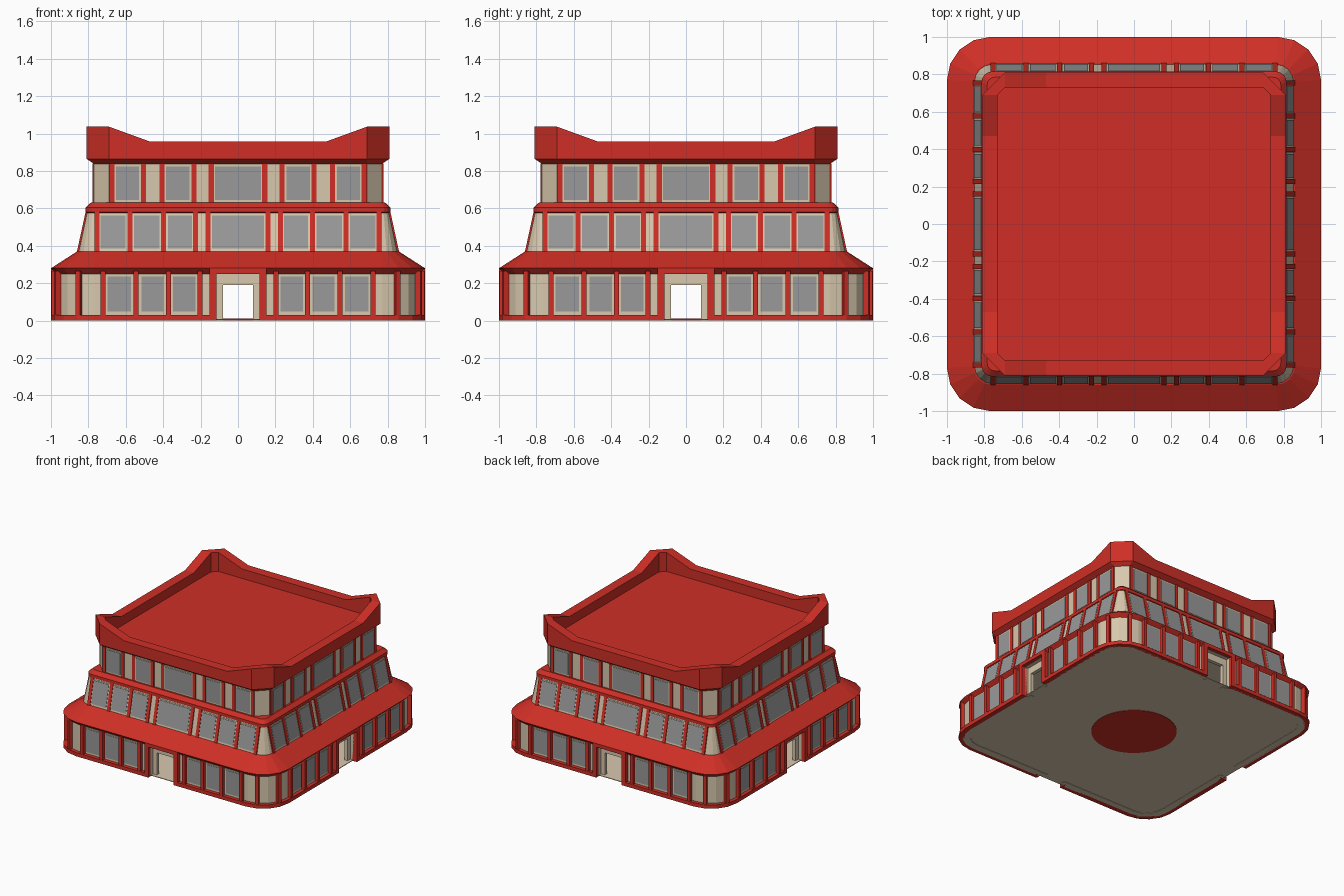
import bpy, bmesh, math
from mathutils import Matrix, Vector

if "Cube" in bpy.data.objects:
    bpy.data.objects.remove(bpy.data.objects["Cube"])


def material(name, rgb):
    m = bpy.data.materials.new(name)
    m.diffuse_color = (*rgb, 1)
    m.use_nodes = True
    m.node_tree.nodes["Principled BSDF"].inputs["Base Color"].default_value = m.diffuse_color
    return m


RED = material("red_paint", (0.62, 0.028, 0.019))
CREAM = material("cream_wall", (0.69, 0.58, 0.42))
GLASS = material("grey_glass", (0.32, 0.32, 0.325))


def finish(name, bm, mats):
    bmesh.ops.recalc_face_normals(bm, faces=bm.faces[:])
    me = bpy.data.meshes.new(name)
    bm.to_mesh(me)
    bm.free()
    for m in mats:
        me.materials.append(m)
    ob = bpy.data.objects.new(name, me)
    bpy.context.collection.objects.link(ob)
    return ob


def plan(h, r, z, n):
    """Square of half width h, corners rounded with n facets."""
    pts = []
    for k in range(4):
        for i in range(n + 1):
            a = math.pi / 2 * (k + i / n)
            c = math.pi / 2 * k + math.pi / 4
            cx = math.copysign(h - r, math.cos(c))
            cy = math.copysign(h - r, math.sin(c))
            pts.append((cx + r * math.cos(a), cy + r * math.sin(a), z))
    return pts


def loft(name, rings, mats, closed=False, base_mat=0):
    """Skin a stack of rings; closed joins last to first, otherwise capped."""
    bm = bmesh.new()
    vs = [[bm.verts.new(p) for p in ring] for ring in rings]
    n = len(vs[0])
    for a, b in zip(vs, vs[1:] + ([vs[0]] if closed else [])):
        for i in range(n):
            j = (i + 1) % n
            bm.faces.new((a[i], a[j], b[j], b[i]))
    if not closed:
        bm.faces.new(vs[0]).material_index = base_mat
        bm.faces.new(vs[-1])
    return finish(name, bm, mats)


def box(bm, x0, x1, z0, z1, back, front, rot=None):
    """Box on each of four sides; back/front give distance out at height z."""
    for k in range(4):
        m = Matrix.Rotation(k * math.pi / 2, 4, 'Z')
        if rot:
            m = m @ rot
        v = [bm.verts.new(m @ Vector((x, -f(z), z)))
             for z in (z0, z1) for f in (back, front) for x in (x0, x1)]
        for q in ((0, 1, 3, 2), (4, 5, 7, 6), (0, 1, 5, 4), (2, 3, 7, 6), (0, 2, 6, 4), (1, 3, 7, 5)):
            bm.faces.new([v[i] for i in q])


def at(d):
    return lambda z: d


def cut(ob, cutter):
    mod = ob.modifiers.new("opening", 'BOOLEAN')
    mod.operation, mod.solver, mod.object = 'DIFFERENCE', 'EXACT', cutter
    bpy.context.view_layer.update()
    dg = bpy.context.evaluated_depsgraph_get()
    me = bpy.data.meshes.new_from_object(ob.evaluated_get(dg))
    ob.modifiers.clear()
    ob.data = me


# ground floor: slab, round floor inlay, wall ring, red plinth
loft("floor", [plan(.965, .195, .003, 4), plan(.965, .195, .008, 4)], [CREAM])
bm = bmesh.new()
bmesh.ops.create_cone(bm, cap_ends=True, segments=48, radius1=.32, radius2=.32, depth=.01,
                      matrix=Matrix.Translation((0, 0, .005)))
finish("floor_inlay", bm, [RED])
wall = loft("ground_wall", [plan(.97, .20, 0, 4), plan(.97, .20, .26, 4),
                            plan(.91, .14, .26, 4), plan(.91, .14, 0, 4)], [CREAM], closed=True)
plinth = loft("plinth", [plan(1, .23, 0, 4), plan(1, .23, .03, 4),
                         plan(.96, .19, .03, 4), plan(.96, .19, 0, 4)], [RED], closed=True)

# doorway openings on all four sides
bm = bmesh.new()
box(bm, -.115, .115, -.1, .248, at(.94), at(1.1))
recess = finish("door_recess_cutter", bm, [])
bm = bmesh.new()
box(bm, -.08, .08, -.1, .19, at(.85), at(1.1))
passage = finish("door_passage_cutter", bm, [])
cut(wall, recess)
cut(wall, passage)
cut(plinth, recess)
for ob in (recess, passage):
    bpy.data.objects.remove(ob)

# red door frames
bm = bmesh.new()
for s in (-1, 1):
    box(bm, *sorted((s * .115, s * .152)), 0, .25, at(.95), at(1.0))
box(bm, -.152, .152, .25, .28, at(.95), at(1.0))
finish("door_frames", bm, [RED])

# skirt roof above the ground floor, cream ceiling beneath
loft("lower_roof", [plan(.97, .20, .25, 4), plan(1, .23, .28, 4), plan(.86, .10, .37, 4)],
     [RED, CREAM], base_mat=1)

# middle storey with leaning walls, and its trim
loft("middle_wall", [plan(.855, .095, .36, 4), plan(.805, .045, .59, 4)], [CREAM])
loft("middle_trim", [plan(.805, .045, .575, 4), plan(.815, .055, .58, 4),
                     plan(.815, .055, .605, 4), plan(.785, .04, .632, 4)], [RED])

# top storey
loft("top_wall", [plan(.77, .08, .62, 1), plan(.77, .08, .84, 1)], [CREAM])


# windows and pillars: (name, out distance, z range, windows, pillars, pillar depth)
def lean(z):
    return .855 - .05 * (z - .36) / .23


storeys = [
    ("ground", at(.97), .04, .245, [(.22, .355), (.39, .525), (.565, .705)],
     [.203, .372, .545, .722], .028, .028, .265),
    ("middle", lean, .378, .57, [(-.147, .147), (.238, .383), (.413, .563), (.593, .742)],
     [.16, .228, .398, .577, .755], .008, .365, .585),
    ("top", at(.77), .637, .832, [(-.132, .132), (.25, .393), (.52, .66)],
     [.143, .235, .407, .505, .675], .008, .63, .84),
]
for name, out, z0, z1, wins, pillars, depth, p0, p1 in storeys:
    frames, panes, posts = bmesh.new(), bmesh.new(), bmesh.new()

    def off(d, f=out):
        return lambda z: f(z) + d
    for a, b in wins:
        spans = [(a, b)] if a < 0 else [(a, b), (-b, -a)]
        for x0, x1 in spans:
            box(frames, x0, x1, z0, z1, off(-.01), off(.004))
            box(panes, x0 + .008, x1 - .008, z0 + .008, z1 - .008, off(-.005), off(.007))
    for c in pillars:
        for s in (-1, 1):
            box(posts, s * c - .0135, s * c + .0135, p0, p1, off(-.01), off(depth))
    if name == "ground":
        # posts on the first bend of each rounded corner
        for s in (-1, 1):
            rot = Matrix.Translation((s * .77, -.77, 0)) @ Matrix.Rotation(s * math.pi / 8, 4, 'Z')
            box(posts, -.0135, .0135, p0, p1, at(.18), at(.227), rot)
    finish(name + "_window_frames", frames, [CREAM])
    finish(name + "_window_panes", panes, [GLASS])
    finish(name + "_pillars", posts, [RED])


# top roof: parapet rising at the corners around a flat deck
def parapet(h, low, high):
    return [(*(Matrix.Rotation(k * math.pi / 2, 3, 'Z') @ Vector((x, -h, 0))).xy,
             high if abs(x) > .5 else low)
            for k in range(4) for x in (-.69, -.47, .47, .69)]


loft("top_roof", [parapet(.765, .835, .835), parapet(.81, .865, .865), parapet(.81, .957, 1.037),
                  parapet(.73, .957, 1.037), parapet(.73, .88, .88)], [RED])
